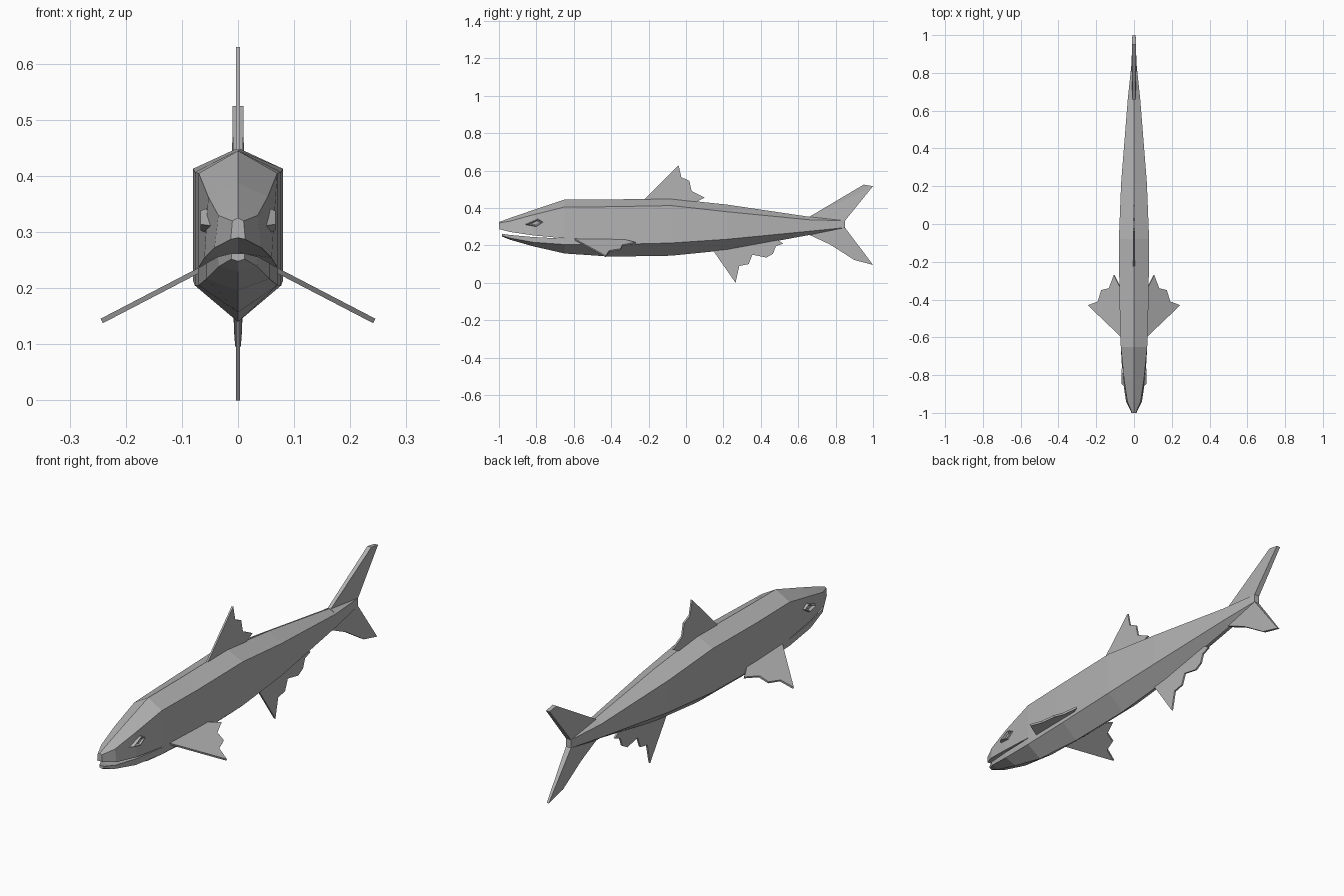
import bpy, bmesh

grey = bpy.data.materials.new("fish_grey")
grey.diffuse_color = (0.45, 0.45, 0.45, 1)


def finish(name, bm):
    bmesh.ops.recalc_face_normals(bm, faces=bm.faces)
    mesh = bpy.data.meshes.new(name)
    bm.to_mesh(mesh)
    bm.free()
    mesh.materials.append(grey)
    obj = bpy.data.objects.new(name, mesh)
    bpy.context.collection.objects.link(obj)
    return obj


def loft(name, rings):
    """Skin a row of closed rings and cap both ends."""
    bm = bmesh.new()
    rows = [[bm.verts.new(p) for p in r] for r in rings]
    n = len(rows[0])
    for a, b in zip(rows, rows[1:]):
        for i in range(n):
            j = (i + 1) % n
            bm.faces.new((a[i], a[j], b[j], b[i]))
    bm.faces.new(rows[0])
    bm.faces.new(rows[-1])
    return finish(name, bm)


def section(y, top, w_up, z_up, w_low, z_low, bottom):
    """Six-sided section, symmetric in x."""
    return [(0, y, top), (w_up, y, z_up), (w_low, y, z_low),
            (0, y, bottom), (-w_low, y, z_low), (-w_up, y, z_up)]


# Body
loft("body", [section(*s) for s in (
    (-0.65, 0.445, 0.070, 0.405, 0.070, 0.205, 0.157),
    (-0.40, 0.446, 0.077, 0.407, 0.077, 0.205, 0.140),
    (-0.08, 0.450, 0.080, 0.413, 0.080, 0.213, 0.145),
    (0.22, 0.418, 0.068, 0.380, 0.068, 0.233, 0.175),
    (0.66, 0.353, 0.033, 0.337, 0.033, 0.276, 0.256))])

# Upper head, with the mouth roof as its underside
loft("upper_head", [section(*s) for s in (
    (-0.65, 0.445, 0.070, 0.405, 0.070, 0.238, 0.240),
    (-0.82, 0.388, 0.053, 0.363, 0.060, 0.254, 0.264),
    (-0.94, 0.347, 0.035, 0.330, 0.042, 0.272, 0.282),
    (-1.00, 0.325, 0.010, 0.320, 0.013, 0.287, 0.290))])

# Lower jaw
loft("lower_jaw", [section(*s) for s in (
    (-0.65, 0.232, 0.070, 0.236, 0.070, 0.205, 0.157),
    (-0.82, 0.238, 0.056, 0.245, 0.056, 0.217, 0.196),
    (-0.94, 0.250, 0.036, 0.256, 0.034, 0.239, 0.230),
    (-0.985, 0.262, 0.012, 0.262, 0.012, 0.252, 0.248))])

# Eyes: raised rims with a sunken centre
rim = [(-0.86, 0.312), (-0.79, 0.344), (-0.755, 0.326), (-0.80, 0.297)]
cy, cz = -0.805, 0.32
for side, s in (("left", -1), ("right", 1)):
    loft("eye_" + side, [
        [(s * x, cy + (y - cy) * k, cz + (z - cz) * k) for y, z in rim]
        for x, k in ((0.046, 1.1), (0.067, 0.75), (0.058, 0.45))])


def plate(name, outline, offset):
    """Flat fin between the outline and its copy, both shifted by offset."""
    return loft(name, [[tuple(c + k * o for c, o in zip(p, offset))
                        for p in outline] for k in (-1, 1)])


# Dorsal and anal fins
dorsal = [(-0.23, 0.44), (-0.04, 0.63), (-0.025, 0.565), (0.018, 0.545),
          (0.03, 0.49), (0.10, 0.455), (0.04, 0.425)]
anal = [(0.14, 0.18), (0.265, 0.0), (0.285, 0.09), (0.335, 0.10),
        (0.355, 0.15), (0.43, 0.135), (0.465, 0.155), (0.48, 0.195),
        (0.52, 0.21), (0.48, 0.235), (0.30, 0.21)]
for name, pts in (("dorsal_fin", dorsal), ("anal_fin", anal)):
    plate(name, [(0, y, z) for y, z in pts], (0.004, 0, 0))

# Pectoral fins, sloping down and outwards
pectoral = [(0.065, -0.60), (0.243, -0.43), (0.19, -0.41), (0.172, -0.35),
            (0.132, -0.34), (0.105, -0.27), (0.075, -0.33), (0.065, -0.36)]
for side, s in (("left", -1), ("right", 1)):
    plate("pectoral_fin_" + side,
          [(s * x, y, 0.229 - 0.52 * (x - 0.075)) for x, y in pectoral],
          (s * 0.002, 0, 0.004))

# Forked tail: (half width, y, z) points joined into two mirrored sides
tail = [(0.008, 0.66, 0.353), (0.010, 0.95, 0.525), (0.009, 1.0, 0.517),
        (0.013, 0.85, 0.332), (0.013, 0.85, 0.295), (0.005, 1.0, 0.096),
        (0.007, 0.90, 0.122), (0.009, 0.77, 0.205), (0.008, 0.66, 0.256),
        (0.033, 0.66, 0.276), (0.033, 0.66, 0.337)]
side_faces = [(0, 1, 2), (0, 2, 3), (0, 3, 10), (10, 3, 4, 9),
              (9, 4, 8), (8, 4, 7), (7, 4, 6), (6, 4, 5)]
bm = bmesh.new()
right, left = [[bm.verts.new((s * x, y, z)) for x, y, z in tail] for s in (1, -1)]
for f in side_faces:
    bm.faces.new([right[i] for i in f])
    bm.faces.new([left[i] for i in reversed(f)])
for i in range(len(tail)):
    j = (i + 1) % len(tail)
    bm.faces.new((right[i], left[i], left[j], right[j]))
finish("tail_fin", bm)
